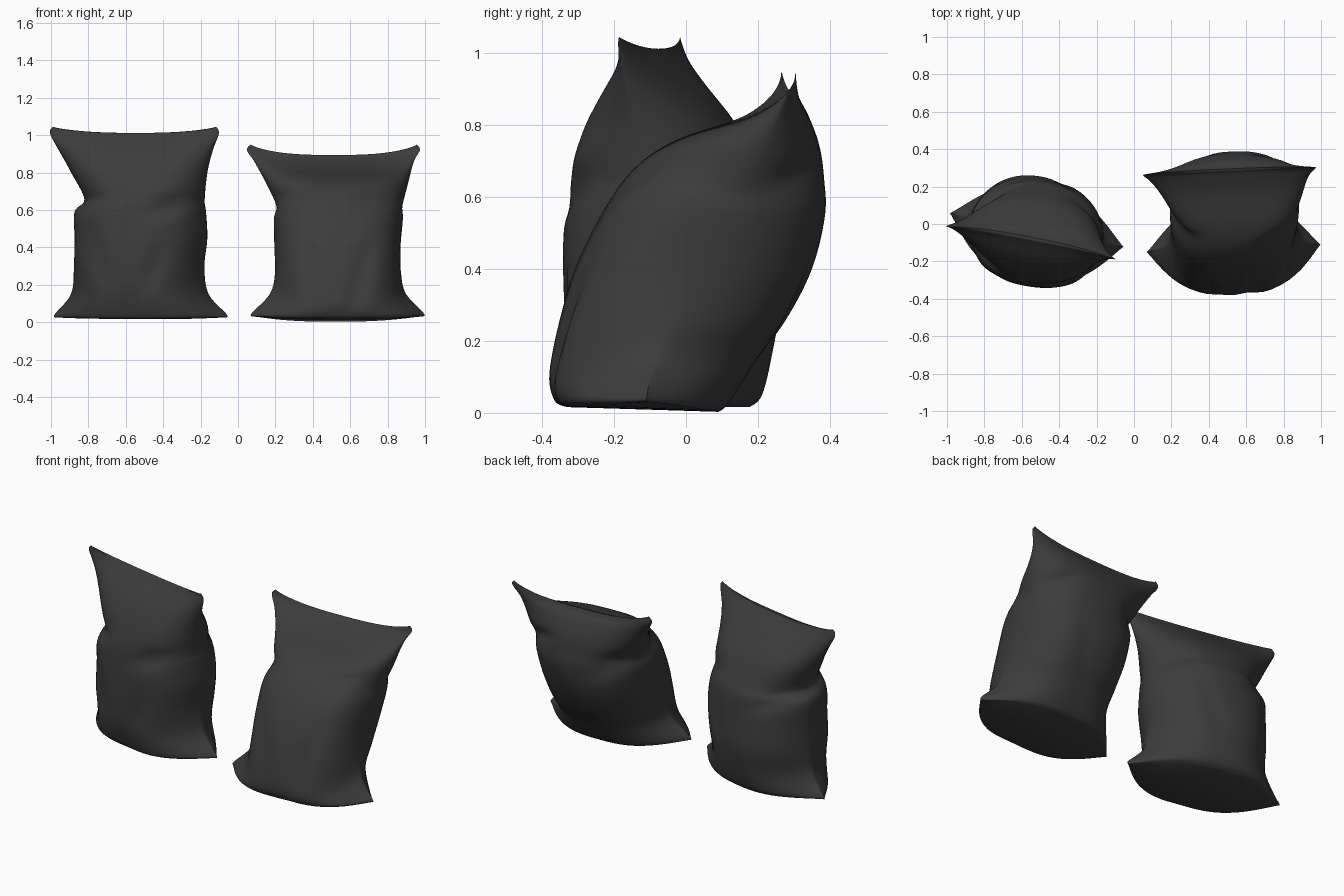
import bpy, bmesh, math
from math import exp, cos, sin, pi

if "Cube" in bpy.data.objects:
    bpy.data.objects.remove(bpy.data.objects["Cube"])

HALF = 32      # points across one face of the sack
SUB = 7        # rings between two given sections

mat = bpy.data.materials.new("dark_cloth")
mat.diffuse_color = (0.045, 0.045, 0.045, 1)
mat.use_nodes = True
mat.node_tree.nodes["Principled BSDF"].inputs["Base Color"].default_value = mat.diffuse_color


def catmull(a, b, c, d, t):
    return [0.5 * (2 * q + (r - p) * t + (2 * p - 5 * q + 4 * r - s) * t * t
                   + (3 * q - p - 3 * r + s) * t ** 3)
            for p, q, r, s in zip(a, b, c, d)]


def refine(secs):
    pts = [secs[0]] + secs + [secs[-1]]
    out = []
    for i in range(len(secs) - 1):
        for k in range(SUB):
            out.append(catmull(*pts[i:i + 4], k / SUB))
    out.append(list(secs[-1]))
    return out


def wrinkle(x, h, side, dents):
    # soft creases: slanted gaussian grooves pushed into the cloth
    d = 0
    for cx, ch, ang, ln, wd, amt, s in dents:
        if s != side:
            continue
        u = (x - cx) * cos(ang) + (h - ch) * sin(ang)
        v = -(x - cx) * sin(ang) + (h - ch) * cos(ang)
        d += amt * exp(-(u / ln) ** 2 - (v / wd) ** 2)
    return d * side


def sack(name, secs, loc, turn, front_pow, back_pow, dents):
    # section: x left, x right, edge y z, front y z, back y z, curve power
    bm = bmesh.new()
    rings = []
    for xl, xr, ey, ez, fy, fz, by, bz, q in refine(secs):
        ring = []
        for k in range(2 * HALF):
            u = -cos(pi * k / HALF)
            side = 1 if k <= HALF else -1
            w = max(0, 1 - abs(u) ** (front_pow if side == 1 else back_pow)) ** q
            ty, tz = (fy, fz) if side == 1 else (by, bz)
            x = xl + (xr - xl) * (u + 1) / 2
            thick = min(1, abs(by - fy) / 0.3)
            y = ey + (ty - ey) * w + wrinkle(x, ez, side, dents) * min(1, 2 * w) * thick
            ring.append(bm.verts.new((x, y, ez + (tz - ez) * w)))
        rings.append(ring)
    n = 2 * HALF
    for a, b in zip(rings, rings[1:]):
        for k in range(n):
            bm.faces.new((a[k], a[(k + 1) % n], b[(k + 1) % n], b[k]))
    # flat base and thin top seam
    for r in (rings[0], rings[-1]):
        bm.faces.new((r[0], r[1], r[n - 1]))
        for k in range(1, HALF - 1):
            bm.faces.new((r[k], r[k + 1], r[n - k - 1], r[n - k]))
        bm.faces.new((r[HALF - 1], r[HALF], r[HALF + 1]))
    bmesh.ops.recalc_face_normals(bm, faces=bm.faces)
    me = bpy.data.meshes.new(name)
    bm.to_mesh(me)
    bm.free()
    ob = bpy.data.objects.new(name, me)
    bpy.context.collection.objects.link(ob)
    ob.location = loc
    ob.rotation_euler.z = math.radians(turn)
    me.materials.append(mat)
    bpy.ops.object.select_all(action='DESELECT')
    ob.select_set(True)
    bpy.context.view_layer.objects.active = ob
    bpy.ops.object.shade_smooth_by_angle(angle=math.radians(50))
    return ob


upright = [
    (-.44, .46, .00, .025, -.24, .018, .20, .016, 1.15),
    (-.46, .48, .00, .04, -.265, .04, .235, .05, 1.15),
    (-.37, .38, .00, .15, -.30, .16, .265, .16, .85),
    (-.35, .355, .00, .30, -.305, .30, .285, .30, .6),
    (-.345, .37, .00, .45, -.30, .45, .275, .45, .55),
    (-.345, .365, -.01, .59, -.29, .59, .26, .59, .55),
    (-.29, .36, -.02, .655, -.275, .67, .235, .66, .55),
    (-.36, .38, -.04, .80, -.23, .80, .16, .80, .6),
    (-.425, .415, -.06, .92, -.16, .91, .06, .91, .65),
    (-.47, .45, -.073, 1.01, -.085, .985, -.02, .985, .7),
    (-.455, .435, -.075, 1.045, -.06, 1.012, -.043, 1.012, .8),
]
leaning = [
    (-.44, .44, -.12, .03, -.33, .016, .09, .003, 1.15),
    (-.46, .465, -.13, .045, -.365, .035, .12, .03, 1.15),
    (-.36, .37, -.10, .15, -.38, .11, .20, .15, .85),
    (-.33, .345, -.05, .26, -.345, .28, .28, .26, .6),
    (-.33, .345, .02, .40, -.295, .43, .35, .40, .52),
    (-.33, .36, .08, .55, -.205, .60, .385, .55, .5),
    (-.315, .36, .13, .62, -.12, .70, .382, .65, .5),
    (-.36, .39, .19, .73, -.01, .765, .37, .74, .55),
    (-.425, .425, .25, .855, .16, .82, .335, .83, .65),
    (-.465, .46, .28, .92, .26, .872, .305, .872, .7),
    (-.445, .445, .285, .95, .285, .892, .295, .894, .8),
]
# creases: x, height, angle, length, width, depth, side (1 front, -1 back)
creases = [
    (.22, .62, .3, .12, .05, .03, 1),
    (-.27, .62, .35, .10, .04, .025, 1),
    (.12, .25, 1.2, .18, .05, .02, 1),
    (-.15, .3, 1.9, .18, .05, .015, 1),
    (-.24, .6, -.4, .12, .05, .025, -1),
    (.26, .66, -.3, .11, .05, .025, -1),
    (.1, .35, 1.3, .2, .05, .012, -1),
]

sack("upright_sack", upright, (-.53, -.03, 0), -11, 3.0, 2.4, creases)
sack("leaning_sack", leaning, (.525, 0, 0), 2.5, 3.4, 2.8, creases)
